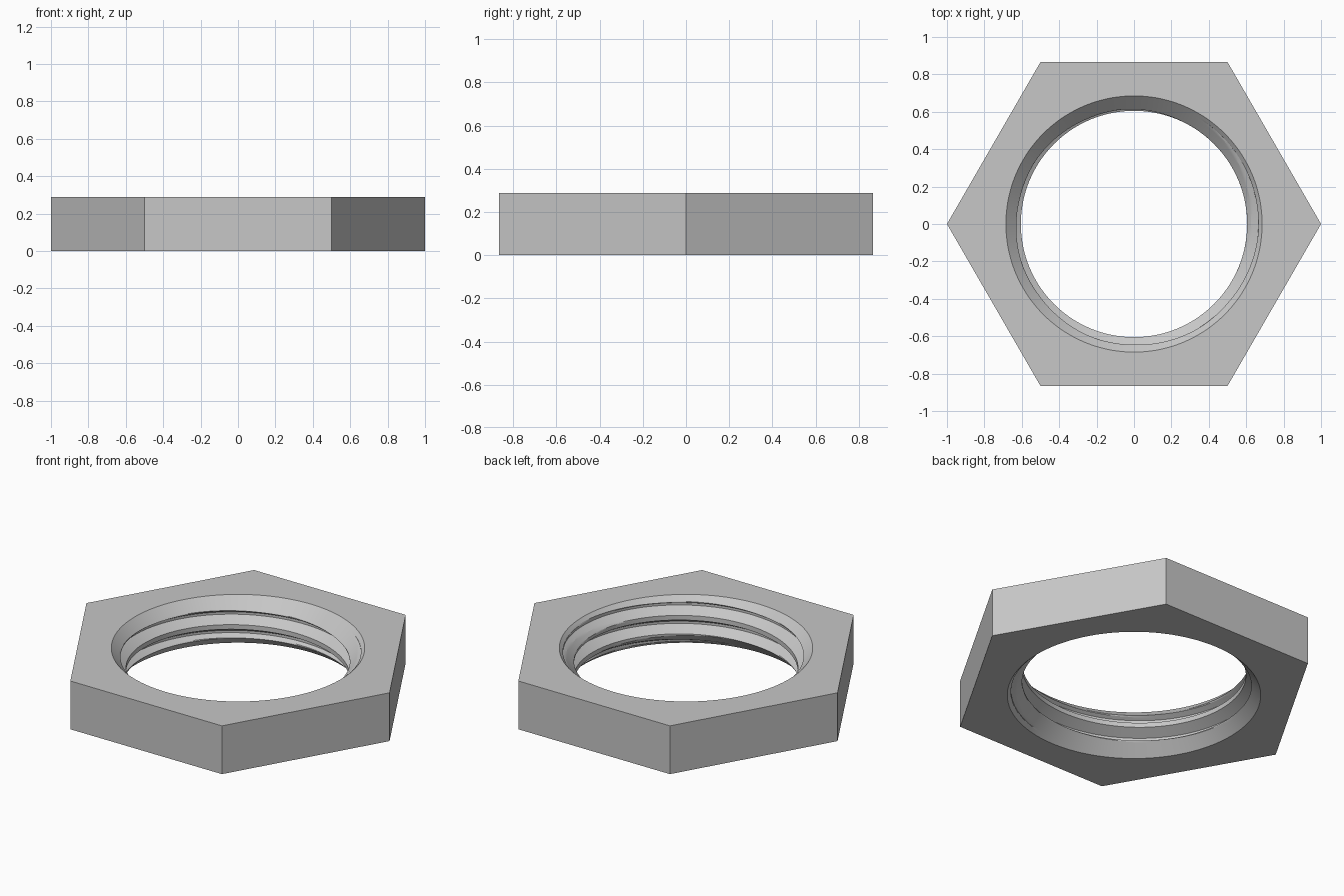
import bpy, bmesh
from math import sin, cos, tau, radians

cube = bpy.data.objects.get("Cube")
if cube:
    bpy.data.objects.remove(cube, do_unlink=True)

HEIGHT = 0.288
HEX_RADIUS = 1.0
RIM = 0.685       # chamfer radius at the top and bottom faces
MAJOR = 0.665     # thread root
MINOR = 0.605     # thread crest
PITCH = 0.11
CREST_Z = 0.2025  # height of one crest at angle zero
COLUMNS = 144
STEPS = 6         # subdivisions of each thread segment

# One turn of the thread: fraction of the pitch and radius
PROFILE = [(-0.125, MINOR), (0.125, MINOR), (0.4375, MAJOR), (0.5625, MAJOR), (0.875, MINOR)]


def thread_radius(t):
    """Radius of the thread at a height given in pitches above a crest."""
    t = (t + 0.125) % 1 - 0.125
    for (a, ra), (b, rb) in zip(PROFILE, PROFILE[1:]):
        if t <= b:
            return ra + (rb - ra) * (t - a) / (b - a)
    return MINOR


def bore_point(angle, t):
    """Point on the helical bore, cut off by the faces and the chamfers."""
    z = CREST_Z + PITCH * (t + angle / tau)
    clamped = min(max(z, 0), HEIGHT)
    t += (clamped - z) / PITCH
    chamfer = RIM - min(clamped, HEIGHT - clamped)
    r = max(chamfer, thread_radius(t))
    return r * cos(angle), r * sin(angle), clamped


def ring_point(radius, i, z):
    a = tau * i / COLUMNS
    return radius * cos(a), radius * sin(a), z


bm = bmesh.new()


def add_face(points):
    return bm.faces.new([bm.verts.new(p) for p in points])


# Threaded bore: rows follow the helix through every profile corner
rows = []
for turn in range(-4, 4):
    for (a, _), (b, _) in zip(PROFILE, PROFILE[1:]):
        rows += [turn + a + (b - a) * k / STEPS for k in range(STEPS)]
grid = [[bm.verts.new(bore_point(tau * i / COLUMNS, t)) for t in rows]
        for i in range(COLUMNS + 1)]
for left, right in zip(grid, grid[1:]):
    for j in range(len(rows) - 1):
        bm.faces.new((left[j], right[j], right[j + 1], left[j + 1]))

# Six flats, with the matching sectors of the top and bottom faces
SECTOR = COLUMNS // 6
for side in range(6):
    start, end = side * SECTOR, (side + 1) * SECTOR
    add_face([ring_point(HEX_RADIUS, start, 0), ring_point(HEX_RADIUS, end, 0),
              ring_point(HEX_RADIUS, end, HEIGHT), ring_point(HEX_RADIUS, start, HEIGHT)])
    for z in (0, HEIGHT):
        rim = [ring_point(RIM, i, z) for i in range(end, start - 1, -1)]
        add_face([ring_point(HEX_RADIUS, start, z), ring_point(HEX_RADIUS, end, z)] + rim)

bmesh.ops.remove_doubles(bm, verts=bm.verts, dist=0.00005)
bmesh.ops.recalc_face_normals(bm, faces=bm.faces)

mesh = bpy.data.meshes.new("hex_lock_nut")
bm.to_mesh(mesh)
bm.free()
nut = bpy.data.objects.new("hex_lock_nut", mesh)
bpy.context.collection.objects.link(nut)

# Plain grey metal
grey = bpy.data.materials.new("light_grey")
grey.use_nodes = True
grey.diffuse_color = (0.57, 0.57, 0.57, 1)
grey.node_tree.nodes["Principled BSDF"].inputs["Base Color"].default_value = grey.diffuse_color
mesh.materials.append(grey)

# Smooth bore with crisp thread and chamfer edges
bpy.ops.object.select_all(action='DESELECT')
nut.select_set(True)
bpy.context.view_layer.objects.active = nut
bpy.ops.object.shade_smooth_by_angle(angle=radians(12))
